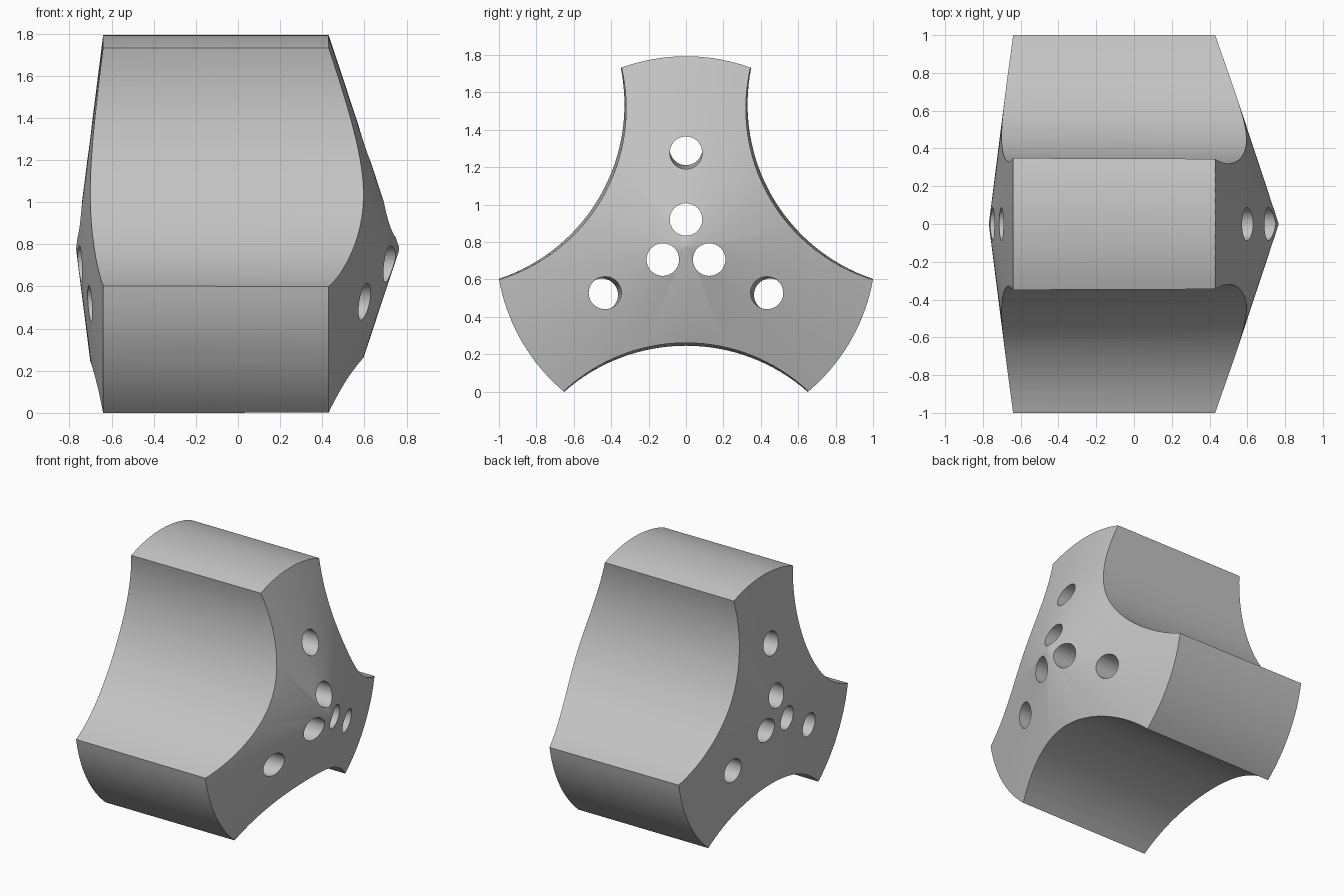
import bpy, bmesh, math
from math import sin, cos, pi, radians

if "Cube" in bpy.data.objects:
    bpy.data.objects.remove(bpy.data.objects["Cube"], do_unlink=True)

R = 1.0154                    # tip radius
AXIS_Z = R * sin(radians(50))  # height of the rotor axis
X0, X1 = -0.9, 0.9            # ends of the oversized blanks

grey = bpy.data.materials.new("plain grey")
grey.use_nodes = True
grey.diffuse_color = (0.55, 0.55, 0.55, 1)
grey.node_tree.nodes["Principled BSDF"].inputs["Base Color"].default_value = (0.55, 0.55, 0.55, 1)


def loft(name, sections):
    """Join rings of (y, z) points, given as (x, ring), into a closed solid."""
    bm = bmesh.new()
    rings = [[bm.verts.new((x, y, z + AXIS_Z)) for y, z in ring] for x, ring in sections]
    n = len(rings[0])
    for a, b in zip(rings, rings[1:]):
        for i in range(n):
            j = (i + 1) % n
            bm.faces.new((a[i], a[j], b[j], b[i]))
    bm.faces.new(rings[0])
    bm.faces.new(rings[-1])
    bmesh.ops.recalc_face_normals(bm, faces=bm.faces)
    mesh = bpy.data.meshes.new(name)
    bm.to_mesh(mesh)
    bm.free()
    mesh.materials.append(grey)
    obj = bpy.data.objects.new(name, mesh)
    bpy.context.collection.objects.link(obj)
    return obj


def circle(r, n, cy=0, cz=0):
    return [(cy + r * cos(2 * pi * i / n), cz + r * sin(2 * pi * i / n)) for i in range(n)]


def lobe_ring(half_deg, depth):
    """Three rounded tips joined by three hollow arcs."""
    half = radians(half_deg)
    gap = pi / 3 - half
    h = R * sin(gap)
    r = (h * h + depth * depth) / (2 * depth)
    centre = R * cos(gap) - depth + r
    sweep = math.asin(h / r)
    pts = []
    for k in range(3):
        a = pi / 2 + k * 2 * pi / 3
        for i in range(13):
            t = a - half + 2 * half * i / 12
            pts.append((R * cos(t), R * sin(t)))
        mid = a + pi / 3
        for i in range(1, 32):
            t = mid + pi + sweep - 2 * sweep * i / 32
            pts.append((centre * cos(mid) + r * cos(t), centre * sin(mid) + r * sin(t)))
    return pts


def cut(target, tool, operation):
    mod = target.modifiers.new("cut", "BOOLEAN")
    mod.operation = operation
    mod.solver = "EXACT"
    mod.object = tool
    bpy.context.view_layer.objects.active = target
    bpy.ops.object.modifier_apply(modifier=mod.name)
    bpy.data.objects.remove(tool, do_unlink=True)


# Three-lobed body, with a slight draft along its length
body = loft("rotor_body", [(X0, lobe_ring(20.15, 0.248 + 0.247 - 0.25)),
                           (X1, lobe_ring(19.75, 0.262))])

# Shallow cones shape both ends
wide = 1.1
cones = loft("end_cones", [(-0.768, circle(0.005, 120)),
                           (-0.768 + 0.128 * wide, circle(R * wide, 120)),
                           (0.765 - 0.335 * wide, circle(R * wide, 120)),
                           (0.765, circle(0.005, 120))])
cut(body, cones, "INTERSECT")

# Inner straight holes and outer, slightly splayed holes in each lobe
for k in range(3):
    a = pi / 2 + k * 2 * pi / 3
    for near, far in ((0.143, 0.143), (0.495, 0.523)):
        tool = loft("hole_cutter", [(X0, circle(0.087, 40, far * cos(a), far * sin(a))),
                                    (X1, circle(0.087, 40, near * cos(a), near * sin(a)))])
        cut(body, tool, "DIFFERENCE")

bpy.ops.object.select_all(action="DESELECT")
body.select_set(True)
bpy.context.view_layer.objects.active = body
bpy.ops.object.shade_smooth_by_angle(angle=radians(25))
